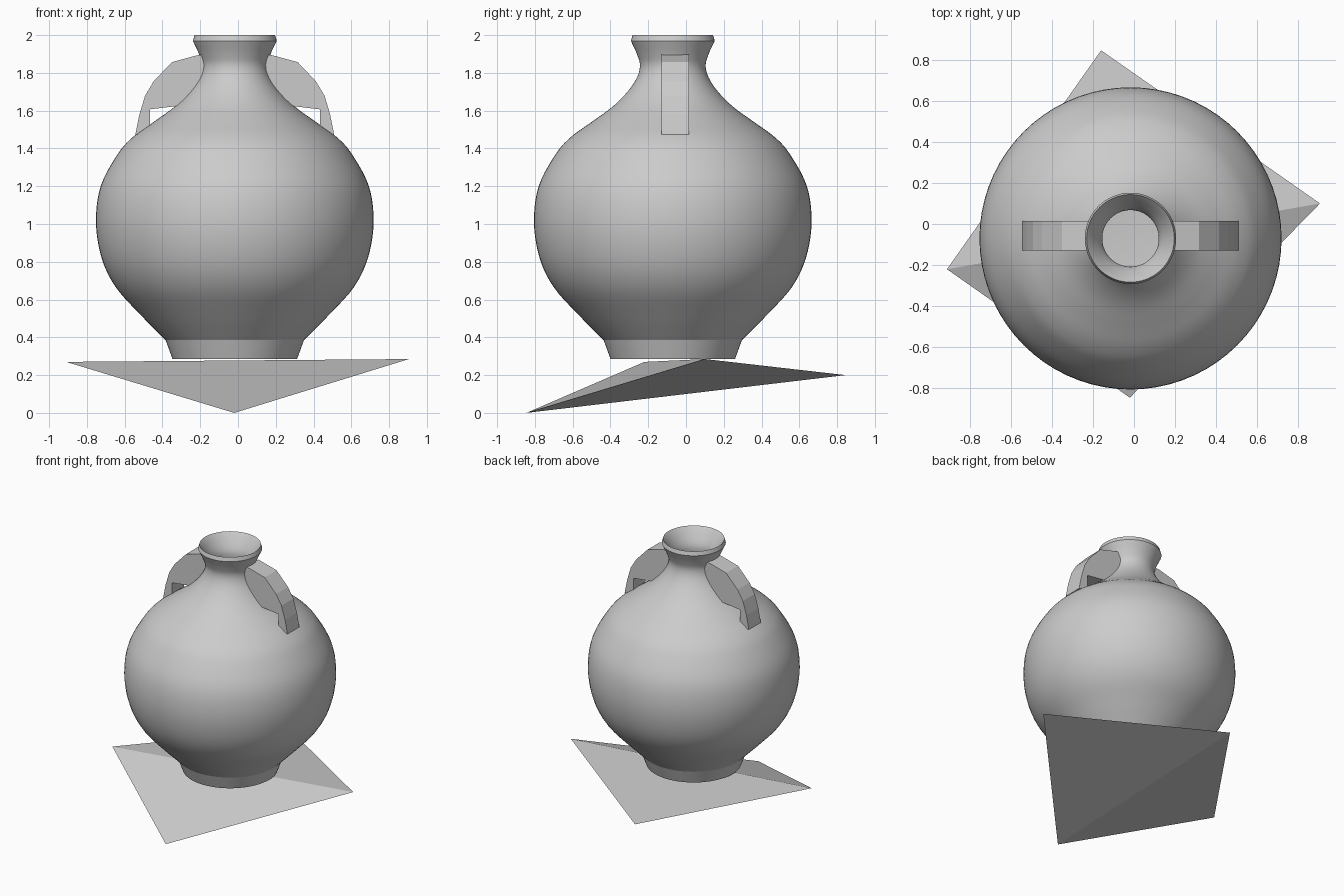
import bpy, bmesh, math
from mathutils import Vector

cube = bpy.data.objects.get("Cube")
if cube:
    bpy.data.objects.remove(cube, do_unlink=True)

AXIS = Vector((-0.017, -0.07, 0))

clay = bpy.data.materials.new("grey_clay")
clay.use_nodes = True
grey = (0.6, 0.6, 0.6, 1)
clay.diffuse_color = grey
clay.node_tree.nodes["Principled BSDF"].inputs["Base Color"].default_value = grey


def finish(name, bm):
    bmesh.ops.recalc_face_normals(bm, faces=bm.faces)
    mesh = bpy.data.meshes.new(name)
    bm.to_mesh(mesh)
    bm.free()
    obj = bpy.data.objects.new(name, mesh)
    bpy.context.collection.objects.link(obj)
    mesh.materials.append(clay)
    return obj


def spline(points, steps=5):
    """Smooth curve through (radius, height) points."""
    p = [Vector(q) for q in points]
    p = [2 * p[0] - p[1]] + p + [2 * p[-1] - p[-2]]
    out = []
    for a, b, c, d in zip(p, p[1:], p[2:], p[3:]):
        for i in range(steps):
            t = i / steps
            out.append(0.5 * (2 * b + (c - a) * t + (2 * a - 5 * b + 4 * c - d) * t ** 2
                              + (3 * b - a - 3 * c + d) * t ** 3))
    return out + [p[-2]]


# Jar: turned profile with foot, round belly, neck, flared rim and hollow inside
outer = spline([(0.366, 0.385), (0.50, 0.52), (0.63, 0.665), (0.705, 0.82), (0.735, 1.01),
                (0.71, 1.2), (0.62, 1.37), (0.54, 1.46), (0.43, 1.54), (0.32, 1.62),
                (0.24, 1.70), (0.19, 1.775), (0.174, 1.84), (0.19, 1.90), (0.222, 1.97)])
inner = spline([(0.2, 1.985), (0.148, 1.9), (0.138, 1.84), (0.16, 1.76), (0.28, 1.6),
                (0.5, 1.43), (0.67, 1.2), (0.69, 1.0), (0.59, 0.68), (0.34, 0.4), (0, 0.36)], 3)
profile = [Vector((0, 0.286)), Vector((0.33, 0.286))] + outer + [Vector((0.213, 2.0))] + inner
bm = bmesh.new()
ring = [bm.verts.new((r, 0, z)) for r, z in profile]
edges = [bm.edges.new(pair) for pair in zip(ring, ring[1:])]
bmesh.ops.spin(bm, geom=ring + edges, cent=(0, 0, 0), axis=(0, 0, 1),
               angle=math.tau, steps=72, use_merge=True)
bmesh.ops.remove_doubles(bm, verts=bm.verts, dist=0.0001)
jar = finish("jar", bm)
jar.location = AXIS
bpy.context.view_layer.objects.active = jar
jar.select_set(True)
bpy.ops.object.shade_smooth_by_angle(angle=math.radians(19))
jar.select_set(False)

# Handles: flat-sided outline extruded across the width, mirrored
outline = [(0.175, 1.897), (0.2, 1.893), (0.333, 1.857), (0.43, 1.755), (0.475, 1.68),
           (0.505, 1.58), (0.526, 1.475), (0.49, 1.475), (0.45, 1.51), (0.45, 1.607),
           (0.3, 1.625), (0.215, 1.70), (0.165, 1.78), (0.146, 1.84)]
WIDTH = 0.144
for side, name in ((1, "left_handle"), (-1, "right_handle")):
    bm = bmesh.new()
    face = bm.faces.new([bm.verts.new((side * r, -WIDTH / 2, z)) for r, z in outline])
    new = bmesh.ops.extrude_face_region(bm, geom=[face])["geom"]
    bmesh.ops.translate(bm, vec=(0, WIDTH, 0),
                        verts=[v for v in new if isinstance(v, bmesh.types.BMVert)])
    handle = finish(name, bm)
    handle.location = AXIS + Vector((0, 0.013, 0))

# Base: shallow four-cornered wedge, ridge across the top, keel underneath
bm = bmesh.new()
for corner in ((-0.02, -0.845, 0), (0.905, 0.1, 0.285), (-0.16, 0.845, 0.2), (-0.91, -0.22, 0.27)):
    bm.verts.new(corner)
front, left, back, right = bm.verts
for tri in ((front, left, right), (left, back, right), (front, back, left), (front, right, back)):
    bm.faces.new(tri)
finish("base_slab", bm)
